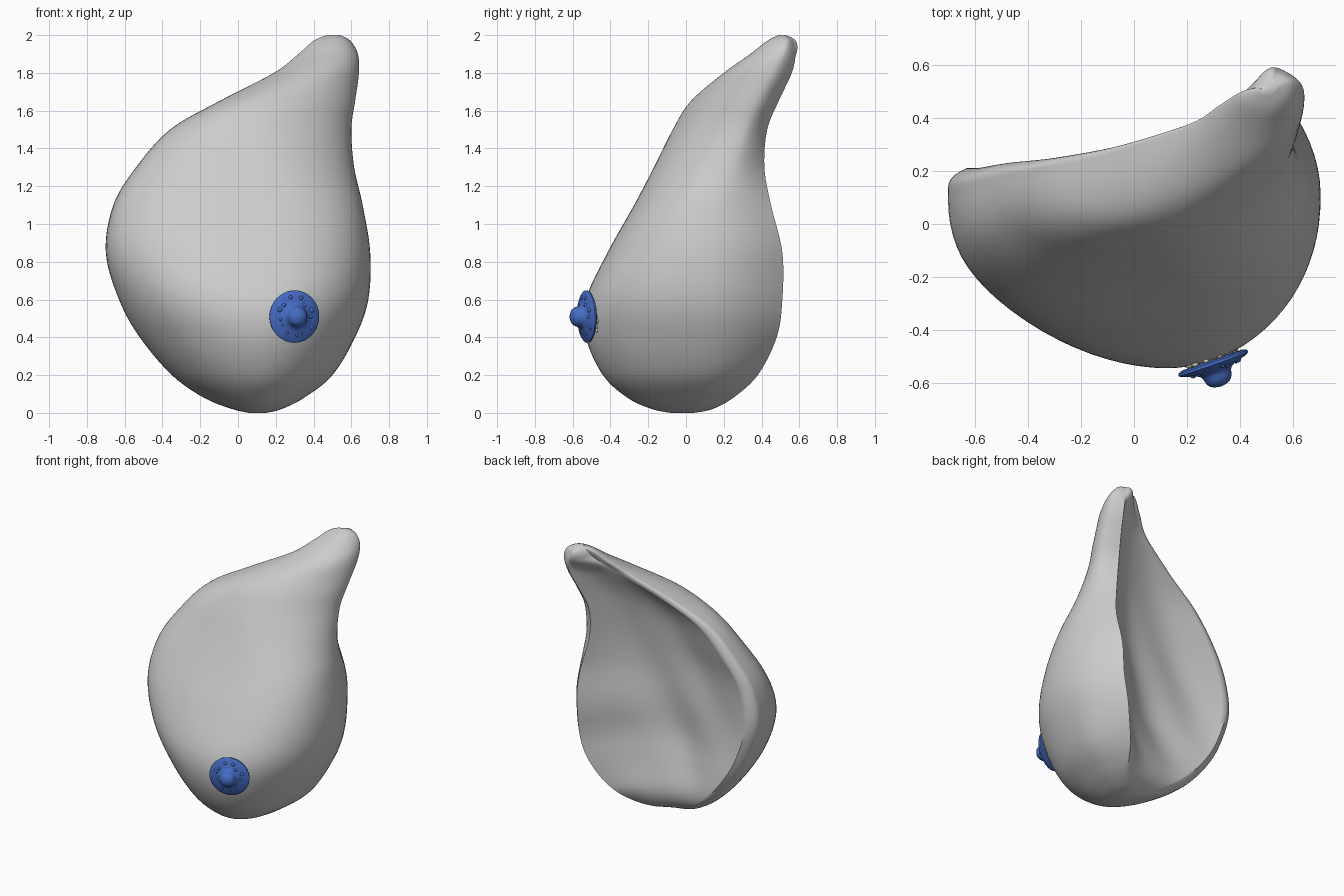
import bpy, bmesh, math, random
from mathutils import Vector

if "Cube" in bpy.data.objects:
    bpy.data.objects.remove(bpy.data.objects["Cube"])

random.seed(3)


def material(name, rgb):
    m = bpy.data.materials.new(name)
    m.diffuse_color = (*rgb, 1)
    m.use_nodes = True
    m.node_tree.nodes["Principled BSDF"].inputs["Base Color"].default_value = m.diffuse_color
    return m


def finish(name, bm, mat=None, angle=50):
    bmesh.ops.recalc_face_normals(bm, faces=bm.faces)
    me = bpy.data.meshes.new(name)
    bm.to_mesh(me)
    bm.free()
    ob = bpy.data.objects.new(name, me)
    bpy.context.collection.objects.link(ob)
    if mat:
        me.materials.append(mat)
    bpy.ops.object.select_all(action='DESELECT')
    bpy.context.view_layer.objects.active = ob
    ob.select_set(True)
    bpy.ops.object.shade_smooth_by_angle(angle=math.radians(angle))
    return ob


def loft(bm, rings):
    rows = [[bm.verts.new(p) for p in r] for r in rings]
    n = len(rows[0])
    for a, b in zip(rows, rows[1:]):
        for i in range(n):
            j = (i + 1) % n
            bm.faces.new((a[i], a[j], b[j], b[i]))
    bm.faces.new(rows[0])
    bm.faces.new(rows[-1])


def spline(keys, steps):
    # Catmull-Rom through rows of numbers
    out = []
    for i in range(len(keys) - 1):
        p = [keys[max(0, min(len(keys) - 1, i + k))] for k in (-1, 0, 1, 2)]
        for s in range(steps):
            t = s / steps
            out.append([b + .5 * t * (c - a + t * (2*a - 5*b + 4*c - d + t * (3*(b - c) + d - a)))
                        for a, b, c, d in zip(*p)])
    return out + [list(keys[-1])]


def ramp(x, a, b):
    t = min(1, max(0, (x - a) / (b - a)))
    return t * t * (3 - 2 * t)


# Skin body: height, left x, right x, apex x, front y, left rim y, right rim y, hollow depth
KEYS = [
    (0.0, .06, .15, .10, -.08, .02, .04, 0),
    (.02, -.03, .23, .10, -.18, .08, .14, 0),
    (.08, -.18, .35, .11, -.31, .14, .25, .01),
    (.2, -.35, .50, .12, -.44, .19, .38, .08),
    (.4, -.52, .62, .12, -.53, .21, .48, .19),
    (.6, -.63, .69, .12, -.53, .21, .51, .24),
    (.85, -.70, .70, .12, -.415, .21, .51, .24),
    (1.1, -.66, .66, .12, -.275, .21, .45, .20),
    (1.3, -.54, .615, .11, -.17, .23, .415, .16),
    (1.5, -.36, .60, .09, -.07, .25, .43, .12),
    (1.65, -.10, .62, .13, .025, .30, .49, .09),
    (1.8, .19, .64, .36, .20, .39, .56, .04),
    (1.9, .32, .635, .45, .34, .47, .58, -.03),
    (1.97, .40, .595, .50, .43, .51, .57, -.03),
    (2.0, .47, .54, .50, .49, .51, .53, 0)]


def section(z, xl, xr, xa, yf, yl, yr, d):
    width = xr - xl
    wl = min(.07, .25 * width)
    wr = min(.06 + .05 * width, .3 * width) + .05 * ramp(z, .05, .2) * (1 - ramp(z, .7, 1.1))
    ym = yl - (.15 + .15 * ramp(z, 1.7, 1.95)) * (yl - yf)
    ymr = ym + (yr - ym) * .5 * ramp(z, 1.0, 1.6)
    el = 2 / (1.85 + .8 * ramp(z, .35, 1.1) - .6 * ramp(z, 1.6, 1.9))
    er = 2 / (2.05 + .2 * ramp(z, .4, .8) - .5 * ramp(z, 1.0, 1.6) + .25 * ramp(z, 1.75, 1.95))
    pts = []
    for i in range(8):                      # left rim roll
        t = 1 - i / 8
        pts.append((xl + wl * t**3, ym + (yl - ym) * t, z))
    for i in range(41):                     # domed front
        a = math.pi * i / 40
        c, s = math.cos(a), max(0, math.sin(a))
        half, e, yb = (xa - xl, el, ym) if c > 0 else (xr - xa, er, ymr)
        x = xa - math.copysign(abs(c)**e, c) * half
        pts.append((x, yb - (yb - yf) * s**e, z))
    for i in range(1, 9):                   # right side wall
        t = i / 8
        pts.append((xr - wr * t**2, ymr + (yr - ymr) * t, z))
    for i in range(1, 40):                  # hollow back: steep at right, gentle at left
        t = i / 40
        x = xr - wr + (xl + wl - xr + wr) * t
        dip = 1.2 * (1 - (1 - t)**5) * (1 - t**2.5)
        wave = .05 * d * math.sin(7 * z - 12 * x) * math.sin(math.pi * t)
        pts.append((x, yr + (yl - yr) * t - dip * d + wave, z))
    return pts


bm = bmesh.new()
loft(bm, [section(*k) for k in spline(KEYS, 6)])
finish("skin_body", bm)

# Areola frame: outward axis
blue = material("blue", (.06, .15, .55))
cream = material("cream", (.8, .72, .5))
centre = Vector((.3, -.53, .51))
axis = Vector((.33, -.94, -.02)).normalized()
turn = axis.to_track_quat('Z', 'Y')


def place(x, y, h):
    return centre + turn @ Vector((x, y, h))


# Areola disc and nipple as one turned profile (radius, height)
PROFILE = [(.002, -.022), (.07, -.02), (.125, -.018), (.137, -.012), (.139, -.003),
           (.13, .004), (.1, .013), (.075, .02), (.062, .028), (.056, .038), (.053, .05),
           (.049, .062), (.041, .073), (.026, .082), (.002, .086)]
bm = bmesh.new()
loft(bm, [[place(r * math.cos(a), r * math.sin(a), h)
           for a in (2 * math.pi * i / 48 for i in range(48))] for r, h in PROFILE])
finish("areola_and_nipple", bm, blue)

# Small bumps on the areola
bm = bmesh.new()
for i in range(13):
    a = i * 2.4
    r = .075 + .035 * random.random()
    v = bmesh.ops.create_icosphere(bm, subdivisions=2, radius=random.uniform(.009, .015))['verts']
    bmesh.ops.translate(bm, verts=v, vec=place(r * math.cos(a), r * math.sin(a), .026 - .18 * r))
finish("areola_bumps", bm, blue)

# Grainy gland tissue between areola and skin
bm = bmesh.new()
for i in range(110):
    a = i * 2.4
    r = .1 * math.sqrt((i + 1) / 110)
    v = bmesh.ops.create_icosphere(bm, subdivisions=1, radius=random.uniform(.01, .015))['verts']
    bmesh.ops.translate(bm, verts=v, vec=place(r * math.cos(a), r * math.sin(a),
                                               random.uniform(-.045, -.025)))
finish("gland_tissue", bm, cream)
